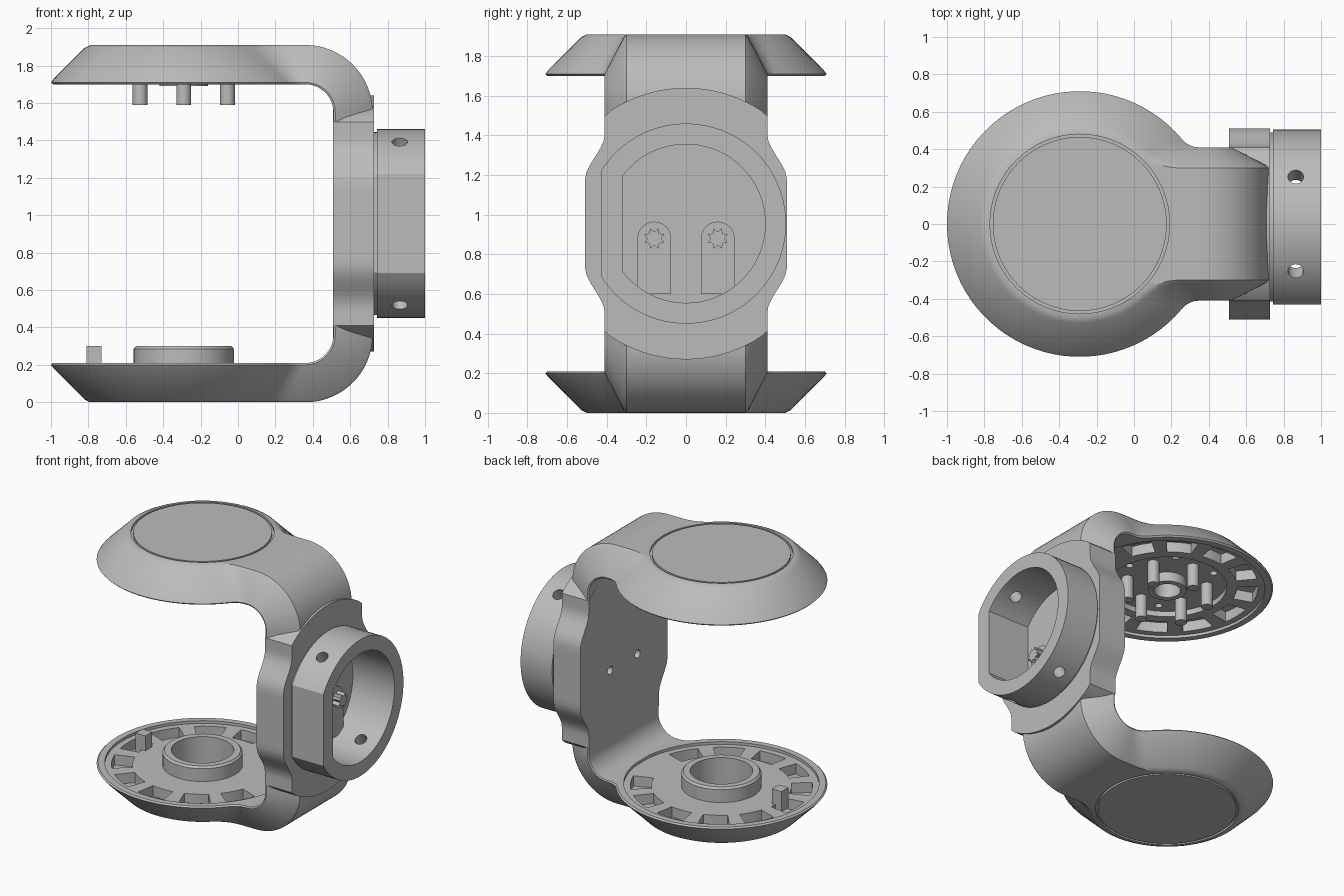
import bpy, bmesh
from math import sin, cos, pi, sqrt, atan2, radians
from mathutils import Matrix, Vector

cube = bpy.data.objects.get("Cube")
if cube:
    bpy.data.objects.remove(cube, do_unlink=True)

grey = bpy.data.materials.new("plain grey")
grey.use_nodes = True
COLOUR = (0.5, 0.5, 0.5, 1)
grey.diffuse_color = COLOUR
grey.node_tree.nodes["Principled BSDF"].inputs["Base Color"].default_value = COLOUR

TOP = 1.91        # overall height
MID = TOP / 2     # height of the side coupling axis
DISH = -0.29      # x of the dish axis
BEND = 0.36       # outer radius of the arm bends, also the x where they start
parts = []


def loft(name, rings, keep=True):
    """Closed solid through rings with equal point counts."""
    bm = bmesh.new()
    loops = [[bm.verts.new(p) for p in ring] for ring in rings]
    n = len(loops[0])
    for a, b in zip(loops, loops[1:]):
        for i in range(n):
            j = (i + 1) % n
            bm.faces.new((a[i], a[j], b[j], b[i]))
    bm.faces.new(loops[0])
    bm.faces.new(loops[-1])
    bmesh.ops.recalc_face_normals(bm, faces=bm.faces)
    mesh = bpy.data.meshes.new(name)
    bm.to_mesh(mesh)
    bm.free()
    mesh.materials.append(grey)
    obj = bpy.data.objects.new(name, mesh)
    bpy.context.collection.objects.link(obj)
    if keep:
        parts.append(obj)
    else:
        obj.hide_render = True
    return obj


def prism_z(name, pts, lo, hi, keep=True):
    return loft(name, [[(x, y, z) for x, y in pts] for z in (lo, hi)], keep)


def prism_x(name, pts, lo, hi, keep=True):
    return loft(name, [[(x, y, z) for y, z in pts] for x in (lo, hi)], keep)


def circle(cx, cy, r, n=64):
    return [(cx + r * cos(2 * pi * i / n), cy + r * sin(2 * pi * i / n)) for i in range(n)]


def clipped_circle(r, flat):
    """Circle round the coupling axis with one side cut straight at y = -flat."""
    a = pi - atan2(sqrt(r * r - flat * flat), flat)
    return [(r * cos(a * t / 32), MID + r * sin(a * t / 32)) for t in range(-32, 33)]


def sector(r0, r1, mid, half):
    angles = [mid + half * t / 4 for t in range(-4, 5)]
    outer = [(DISH + r1 * cos(a), r1 * sin(a)) for a in angles]
    inner = [(DISH + r0 * cos(a), r0 * sin(a)) for a in reversed(angles)]
    return outer + inner


def cut(target, cutters):
    bpy.context.view_layer.objects.active = target
    for c in cutters:
        mod = target.modifiers.new("cut", 'BOOLEAN')
        mod.operation = 'DIFFERENCE'
        mod.solver = 'EXACT'
        mod.object = c
        bpy.ops.object.modifier_apply(modifier=mod.name)


def discard(cutters):
    for c in cutters:
        bpy.data.objects.remove(c, do_unlink=True)


def keyhole(r, w, f):
    """Dish circle flowing through fillets into an arm of half width w."""
    cx = sqrt((r + f) ** 2 - (w + f) ** 2)
    t = atan2(w + f, cx)
    half = [(r * cos(pi + (t - pi) * i / 32), r * sin(pi + (t - pi) * i / 32)) for i in range(33)]
    for i in range(1, 9):
        a = pi + t + (pi / 2 - t) * i / 8
        half.append((cx + f * cos(a), w + f + f * sin(a)))
    half.append((BEND - DISH, w))
    return [(DISH + x, y) for x, y in half + [(x, -y) for x, y in reversed(half[1:])]]


# Section of the shell: depth from outer face, dish radius, arm half width, fillet
SECTION = [(0, .50, .30, .30), (.015, .53, .315, .29), (.18, .695, .40, .13),
           (.20, .71, .41, .12), (.21, .70, .405, .12)]


# Top and bottom dishes
def dish(name, upper):
    def height(d):
        return TOP - d if upper else d

    def tool(pts, a, b):
        return prism_z("cutter", pts, height(a), height(b), False)

    body = loft(name, [[(x, y, height(d)) for x, y in keyhole(r, w, f)]
                       for d, r, w, f in SECTION])
    cutters = [tool(circle(DISH, 0, .655), .19, .4),          # recess inside the lip
               tool(circle(DISH, 0, .48), -.1, .015)]         # seat of the cover disc
    for i in range(1, 12):                                    # pockets round the rim
        cutters.append(tool(sector(.47, .61, i * pi / 6, radians(10)), .115, .4))
    if upper:
        cutters.append(tool(circle(DISH, 0, .40), .15, .4))
        cutters.append(tool(circle(DISH, 0, .09), .08, .4))
        for i in range(6):                                    # screw holes
            a = i * pi / 3
            cutters.append(tool(circle(DISH + .33 * cos(a), .33 * sin(a), .025, 16), .1, .4))
    else:
        cutters.append(tool(circle(DISH, 0, .21), .1, .4))
    cut(body, cutters)
    discard(cutters)
    prism_z(name + "_cover_disc", circle(DISH, 0, .465), height(0), height(.03))
    return body


dish("top_dish", True)
dish("bottom_dish", False)

# Raised bearing hub and small post in the bottom dish
hub = loft("bearing_hub", [[(x, y, z) for x, y in circle(DISH, 0, r)]
                           for z, r in ((.15, .268), (.285, .268), (.30, .255))])
bore = prism_z("cutter", circle(DISH, 0, .21), .05, .4, False)
cut(hub, [bore])
discard([bore])
prism_z("post", [(-.81, -.04), (-.73, -.04), (-.73, .04), (-.81, .04)], .15, .30)

# Pins and centre collar under the top dish
for i in range(6):
    a = radians(30 + 60 * i)
    prism_z("pin", circle(DISH + .27 * cos(a), .27 * sin(a), .04, 24), 1.59, 1.78)
collar = prism_z("centre_collar", circle(DISH, 0, .13, 48), 1.69, 1.77)
bore = prism_z("cutter", circle(DISH, 0, .09, 48), 1.6, 1.9, False)
cut(collar, [bore])
discard([bore])

# C-shaped arm swept through both bends
cross = [(d, w) for d, r, w, f in SECTION]
cross += [(d, -w) for d, w in reversed(cross)]
rings = []
for centre, start in ((TOP - BEND, 90), (BEND, 0)):
    for i in range(17):
        a = radians(start - 90 * i / 16)
        rings.append([(BEND + (BEND - d) * cos(a), w, centre + (BEND - d) * sin(a))
                      for d, w in cross])
arm = loft("side_arm", rings)

# Upright plate with bulged sides and round ends
R = .685
side = []
for i in range(49):
    dz = -R * cos(pi * i / 48)
    t = min(max((abs(dz) - .22) / .23, 0), 1)
    bulge = .51 - .10 * t * t * (3 - 2 * t)
    side.append((min(bulge, sqrt(max(R * R - dz * dz, .0001))), MID + dz))
plate = prism_x("upright_plate", side + [(-y, z) for y, z in reversed(side)], .508, .728)

# Side coupling: neck and flat-sided ring
neck = prism_x("coupling_neck", clipped_circle(.49, .415), .70, .76)
ring = prism_x("coupling_ring", clipped_circle(.505, .43), .742, 1.0)
cavity = prism_x("cutter", clipped_circle(.40, .32), .66, 1.2, False)
for obj in (arm, plate, neck, ring):
    cut(obj, [cavity])

# Radial screw holes in the ring
holes = []
for deg in (60, 120, 240, 300):
    hole = prism_z("cutter", circle(0, 0, .042, 24), .3, .6, False)
    turn = Matrix.Rotation(radians(deg) - pi / 2, 4, 'X')
    hole.data.transform(Matrix.Translation(Vector((.865, 0, MID))) @ turn)
    holes.append(hole)
cut(ring, holes)

# Cable holes through the back of the plate
wires = [prism_x("cutter", circle(y, .89, .03, 20), .4, .60, False) for y in (-.16, .16)]
for obj in (arm, plate):
    cut(obj, wires)
discard([cavity] + holes + wires)

# Arched mounts and toothed connectors on the cavity floor
for y in (-.16, .16):
    arch = [(y + .085 * cos(pi * i / 16), .88 + .085 * sin(pi * i / 16)) for i in range(17)]
    prism_x("arched_mount", arch + [(y - .085, .60), (y + .085, .60)], .64, .69)
    star = []
    for i in range(16):
        r = .055 if i % 2 else .035
        star.append((y + r * cos(pi * i / 8), .88 + r * sin(pi * i / 8)))
    prism_x("toothed_connector", star, .68, .75)

# Smooth curves, keep edges crisp
bpy.ops.object.select_all(action='DESELECT')
for obj in parts:
    obj.select_set(True)
bpy.context.view_layer.objects.active = parts[0]
bpy.ops.object.shade_smooth_by_angle(angle=radians(30))
